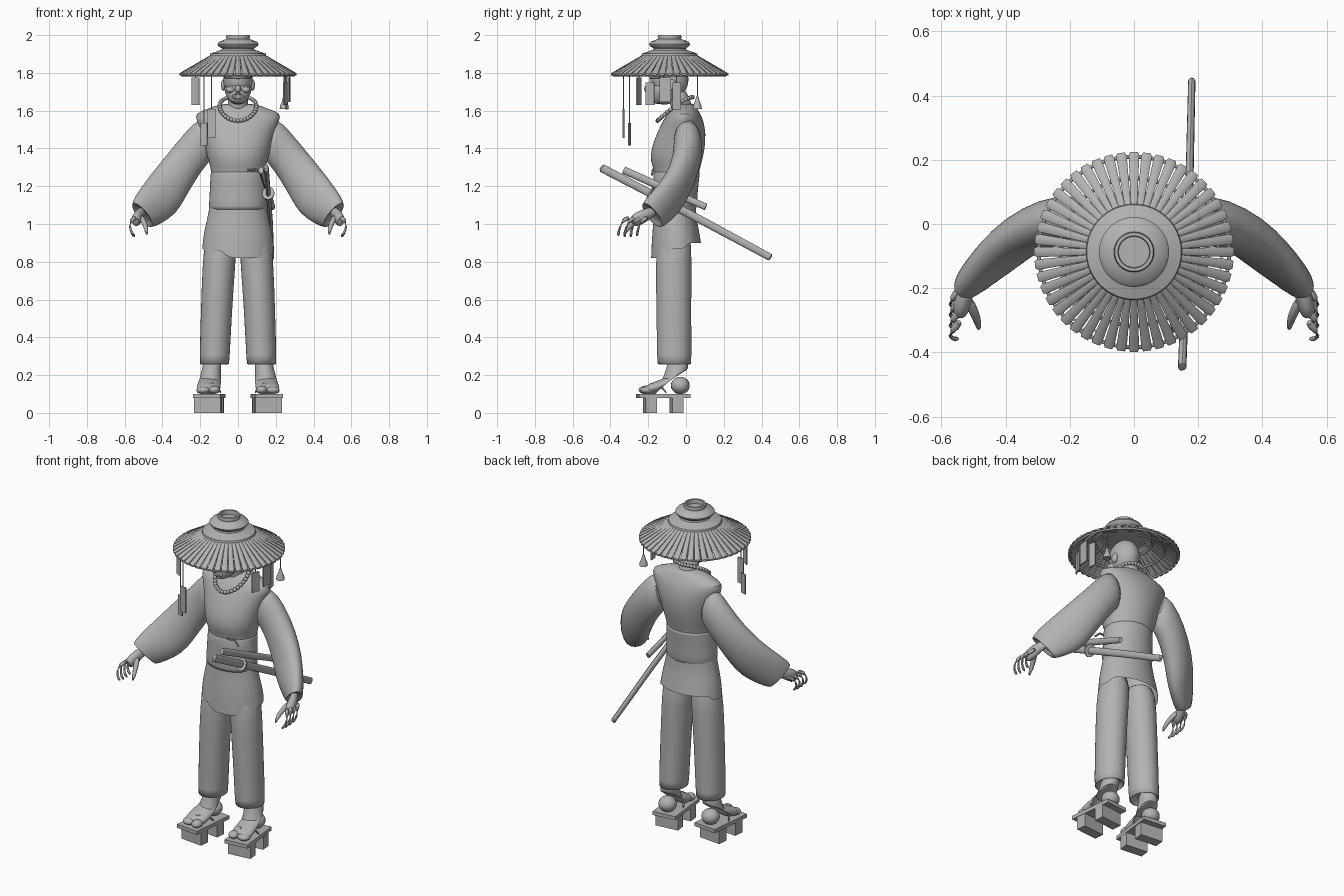
import bpy, bmesh, math
from mathutils import Vector as V, Matrix

if "Cube" in bpy.data.objects:
    bpy.data.objects.remove(bpy.data.objects["Cube"])

GREY = (0.45, 0.45, 0.45, 1)
mat = bpy.data.materials.new("plain grey")
mat.use_nodes = True
mat.diffuse_color = GREY
mat.node_tree.nodes["Principled BSDF"].inputs["Base Color"].default_value = GREY
SIDES = (("left", 1), ("right", -1))


def finish(name, bm, subsurf=0, angle=35):
    bmesh.ops.recalc_face_normals(bm, faces=bm.faces)
    me = bpy.data.meshes.new(name)
    bm.to_mesh(me)
    bm.free()
    ob = bpy.data.objects.new(name, me)
    bpy.context.collection.objects.link(ob)
    me.materials.append(mat)
    if subsurf:
        ob.modifiers.new("smooth", "SUBSURF").levels = subsurf
    bpy.ops.object.select_all(action="DESELECT")
    ob.select_set(True)
    bpy.context.view_layer.objects.active = ob
    bpy.ops.object.shade_smooth_by_angle(angle=math.radians(angle))
    return ob


def loft(name, rings, n=24, sub=1, side=1, caps=(True, True), shift=None):
    """Skin elliptical rings given as (centre, half axis, half axis)."""
    bm = bmesh.new()
    rows = []
    for k, (c, a, b) in enumerate(rings):
        row = []
        for i in range(n):
            t = math.tau * i / n
            p = V(c) + V(a) * math.cos(t) + V(b) * math.sin(t)
            if shift:
                p = shift(k, p)
            row.append(bm.verts.new((p.x * side, p.y, p.z)))
        rows.append(row)
    for r, s in zip(rows, rows[1:]):
        for i in range(n):
            bm.faces.new((r[i], r[(i + 1) % n], s[(i + 1) % n], s[i]))
    for row, on in zip((rows[0], rows[-1]), caps):
        if on:
            bm.faces.new(row)
    return finish(name, bm, sub)


def flat(z, hx, yf, yb, cx=0):
    """Horizontal ring from its half width and front and back."""
    return ((cx, (yf + yb) / 2, z), (hx, 0, 0), (0, (yb - yf) / 2, 0))


def tube(name, pts, radii, n=10, flatten=1, side=1, sub=0):
    """Round or flattened rod along a path."""
    pts = [V(p) for p in pts]
    rings = []
    for i, p in enumerate(pts):
        d = (pts[min(i + 1, len(pts) - 1)] - pts[max(i - 1, 0)]).normalized()
        a = d.cross(V((0, 0, 1)) if abs(d.z) < 0.9 else V((0, 1, 0))).normalized()
        rings.append((p, a * radii[i] * flatten, d.cross(a) * radii[i]))
    return loft(name, rings, n, sub, side)


def balls(name, items, seg=20):
    """Ellipsoids given as (centre, radii) in one object."""
    bm = bmesh.new()
    for c, r in items:
        m = Matrix.Translation(c) @ Matrix.Diagonal((*r, 1))
        bmesh.ops.create_uvsphere(bm, u_segments=seg, v_segments=seg // 2 + 2, radius=1, matrix=m)
    return finish(name, bm, angle=60)


def boxes(name, items):
    """Boxes given as (centre, size, turn about z in degrees)."""
    bm = bmesh.new()
    for c, s, turn in items:
        m = Matrix.Translation(c) @ Matrix.Rotation(math.radians(turn), 4, "Z") @ Matrix.Diagonal((*s, 1))
        bmesh.ops.create_cube(bm, size=1, matrix=m)
    return finish(name, bm)


def lathe(name, profile, n=48):
    return loft(name, [((0, HY, z), (r, 0, 0), (0, r, 0)) for r, z in profile], n, 0)


# Hat: turned crown, radial slats, hoops and ribs beneath
HY = -0.087
lathe("hat_crown", [(.06, 1.885), (.15, 1.89), (.147, 1.902), (.088, 1.922), (.085, 1.93),
                    (.104, 1.942), (.109, 1.953), (.1, 1.965), (.07, 1.976), (.061, 1.98),
                    (.063, 1.992), (.06, 2.0), (.05, 2.0), (.048, 1.975)])
bm = bmesh.new()
COUNT = 48
for i in range(COUNT):
    rot = Matrix.Translation((0, HY, 0)) @ Matrix.Rotation(math.tau * i / COUNT, 4, "Z")
    ends = []
    for r, z, w in ((.13, 1.897, .009), (.3, 1.798, .0165), (.311, 1.791, .012)):
        ends.append([bm.verts.new(rot @ V((r, y, z + h)))
                     for y, h in ((-w, -.005), (w, -.005), (w, .002), (w * .5, .006), (-w * .5, .006), (-w, .002))])
    for r, s in zip(ends, ends[1:]):
        for j in range(6):
            bm.faces.new((r[j], r[(j + 1) % 6], s[(j + 1) % 6], s[j]))
    bm.faces.new(ends[0])
    bm.faces.new(ends[-1])
finish("hat_slats", bm)
for r, z in ((.297, 1.787), (.23, 1.828), (.16, 1.868)):
    bpy.ops.mesh.primitive_torus_add(location=(0, HY, z), major_radius=r, minor_radius=.006,
                                     major_segments=48, minor_segments=8)
    hoop = bpy.context.object
    hoop.name = "hat_hoop"
    hoop.data.materials.append(mat)
    bpy.ops.object.shade_smooth()
for i in range(8):
    a = math.tau * (i + .5) / 8
    c, s = math.cos(a), math.sin(a)
    tube("hat_rib", [(c * .08, HY + s * .08, 1.895), (c * .3, HY + s * .3, 1.784)], [.005, .005], 6)

# Paper tags and bell hanging from the rim: x, y, bottom, top, width
tags = [(-.225, -.25, 1.63, 1.775, .045), (-.14, -.33, 1.455, 1.61, .042), (-.18, -.3, 1.415, 1.535, .036),
        (.25, -.19, 1.63, 1.75, .048), (.272, -.11, 1.645, 1.775, .062), (.258, -.05, 1.605, 1.75, .045)]
boxes("paper_tags", [((x, y, (b + t) / 2), (w, .007, t - b),
                      math.degrees(math.atan2(y - HY, x)) + 90 + (25 if x < 0 else 0)) for x, y, b, t, w in tags])
for x, y, b, t, w in tags + [(.245, .06, 0, 1.67, 0)]:
    tube("tag_string", [(x, y, t - .005), (x, y, 1.8)], [.003, .003], 6)
loft("rim_bell", [((.245, .06, z), (r, 0, 0), (0, r, 0))
                  for z, r in ((1.61, .024), (1.63, .021), (1.65, .012), (1.675, .006))], 12, 0)

# Head, neck and face mask
tube("neck", [(0, .0, 1.52), (0, -.02, 1.62), (0, -.06, 1.72)], [.07, .052, .055], 20, sub=1)
balls("head", [((0, -.085, 1.765), (.078, .098, .105)), ((0, -.115, 1.69), (.06, .068, .058))], 28)
balls("ears", [((s * .078, -.075, 1.735), (.012, .022, .03)) for _, s in SIDES])
loft("face_mask", [flat(1.635, .025, -.18, -.1), flat(1.65, .048, -.2, -.08), flat(1.685, .066, -.2, -.07),
                   flat(1.715, .075, -.195, -.07), flat(1.735, .07, -.193, -.08)])
balls("mask_nose_and_cheeks", [((0, -.2, 1.715), (.016, .022, .022))]
      + [((s * .04, -.18, 1.71), (.024, .022, .016)) for _, s in SIDES])
bpy.ops.mesh.primitive_torus_add(location=(0, -.196, 1.675), rotation=(math.pi / 2, 0, 0), major_radius=.024,
                                 minor_radius=.007, major_segments=24, minor_segments=8)
mouth = bpy.context.object
mouth.name = "mask_mouth"
mouth.scale.y = .55
mouth.data.materials.append(mat)
bpy.ops.object.shade_smooth()
tube("mask_brow", [(-.075, -.11, 1.775), (-.04, -.175, 1.782), (0, -.19, 1.775), (.04, -.175, 1.782),
                   (.075, -.11, 1.775)], [.01] * 5, 8, sub=1)

# Bead necklace, hanging low in front
beads = []
for i in range(34):
    a = math.tau * i / 34
    k = (1 - math.cos(a)) / 2
    beads.append(((.097 * math.sin(a), .035 - .185 * k, 1.672 - .125 * k ** 1.4), (.0115,) * 3))
balls("bead_necklace", beads, 10)


# Tunic with a wrapped, uneven hem
def hem(k, p):
    if k == 0:
        if p.y < -.08:
            p.z = .82 + .05 * max(0, 1 - abs(p.x + .1) / .05) + (.04 if p.x < -.165 else 0)
        else:
            p.z = .90 if p.y > 0 else .87
    return p


loft("tunic", [flat(.86, .19, -.185, .08), flat(.96, .182, -.18, .07), flat(1.06, .153, -.165, .05),
               flat(1.2, .142, -.165, .055), flat(1.28, .138, -.165, .07), flat(1.33, .158, -.19, .085),
               flat(1.4, .172, -.185, .1), flat(1.48, .192, -.155, .106), flat(1.55, .22, -.12, .092),
               flat(1.585, .23, -.1, .075), flat(1.61, .16, -.075, .06), flat(1.64, .085, -.065, .045)],
     36, 1, caps=(False, True), shift=hem)
loft("waist_sash", [flat(1.07, .15, -.173, .053), flat(1.08, .156, -.176, .058), flat(1.18, .149, -.174, .062),
                    flat(1.28, .146, -.174, .076), flat(1.29, .138, -.168, .07)], 36)

# Swords through the sash
tube("long_sword", [(.148, -.45, 1.3), (.15, -.445, 1.296), (.16, -.2, 1.168), (.172, .1, 1.01), (.18, .445, .824),
                    (.18, .45, .82)], [.012, .022, .021, .021, .019, .01], 12, .6)
tube("long_sword_guard", [(.16, -.194, 1.164), (.161, -.186, 1.16)], [.038, .038], 16, .85)
tube("short_sword", [(.122, -.33, 1.285), (.135, -.24, 1.245), (.185, .105, 1.09)], [.02, .02, .018], 12, .65)
tube("sash_cord", [(.05, -.175, 1.285), (.1, -.175, 1.288), (.13, -.18, 1.26)], [.006] * 3, 8)

for label, s in SIDES:
    # Sleeves: matching points on the upper and lower edge with a thickness
    upper = [(.17, .0, 1.57), (.235, .01, 1.54), (.32, .0, 1.435), (.42, -.05, 1.315), (.485, -.11, 1.23),
             (.535, -.18, 1.16), (.56, -.235, 1.1)]
    lower = [(.12, .01, 1.36), (.17, .015, 1.31), (.225, .01, 1.235), (.285, -.02, 1.13), (.33, -.06, 1.05),
             (.41, -.11, 1.0), (.475, -.145, .972)]
    thick = [.07, .078, .076, .07, .064, .056, .046]
    mids = [(V(u) + V(w)) / 2 for u, w in zip(upper, lower)]
    rings = []
    for i, (u, w) in enumerate(zip(upper, lower)):
        a = (V(u) - V(w)) / 2
        d = mids[min(i + 1, 6)] - mids[max(i - 1, 0)]
        rings.append((mids[i], a, d.cross(a).normalized() * thick[i]))
    c, a, b = rings[-1]
    rings.append((c - (mids[6] - mids[5]) * .5, a * .75, b * .75))
    loft(label + "_sleeve", rings, 24, 1, s)

    # Hands with curled fingers
    tube(label + "_palm", [(.495, -.16, 1.075), (.52, -.2, 1.055), (.535, -.25, 1.03), (.545, -.29, 1.005)],
         [.027, .03, .04, .028], 14, .75, s, 1)
    for j in range(4):
        y = -.23 - .033 * j
        drop = .008 * abs(j - 1.5)
        tube(label + "_finger", [(.54, y + .03, 1.035), (.567, y - .005, 1.02), (.575, y - .02, .985),
                                 (.562, y - .03, .95), (.545, y - .028, .925 + drop)],
             [.014, .015, .013, .011, .005], 8, 1, s, 1)
    tube(label + "_thumb", [(.52, -.23, 1.045), (.497, -.275, 1.01), (.485, -.31, .975), (.483, -.33, .94)],
         [.018, .016, .013, .005], 8, 1, s, 1)

    # Trouser legs
    loft(label + "_trouser_leg", [flat(.29, .06, -.12, 0, .125), flat(.25, .076, -.148, .026, .125),
                                  flat(.255, .08, -.154, .03, .125), flat(.55, .083, -.157, .028, .114),
                                  flat(.8, .088, -.162, .03, .1), flat(.98, .085, -.15, .03, .088)], 24, 1, s)

    # Feet in split-toe socks
    loft(label + "_foot", [((.13, -.045, .3), (.048, 0, 0), (0, .05, 0)), ((.14, -.045, .24), (.05, 0, 0), (0, .058, .008)),
                           ((.145, -.06, .195), (.055, 0, 0), (0, .072, .03)),
                           ((.15, -.095, .155), (.06, 0, 0), (0, .06, .055)),
                           ((.155, -.15, .138), (.064, 0, 0), (0, .02, .042)),
                           ((.158, -.2, .126), (.062, 0, 0), (0, .005, .028)),
                           ((.16, -.22, .122), (.05, 0, 0), (0, 0, .018))], 20, 1, s)
    balls(label + "_heel_and_toes", [((s * .145, -.03, .145), (.052, .05, .046)),
                                     ((s * .125, -.215, .122), (.03, .036, .022)),
                                     ((s * .184, -.205, .12), (.037, .036, .02))])

    # Wooden sandals on two blocks
    boxes(label + "_sandal", [((s * .152, -.12, .09), (.145, .275, .022), s * 6)]
          + [((s * x, y, .04), (.142, .06, .08), s * 6) for x, y in ((.159, -.19), (.148, -.05))])
    tube(label + "_sandal_strap", [(.09, -.1, .1), (.115, -.15, .165), (.15, -.205, .145), (.195, -.15, .165),
                                   (.218, -.1, .1)], [.007] * 5, 8, 1, s, 1)
